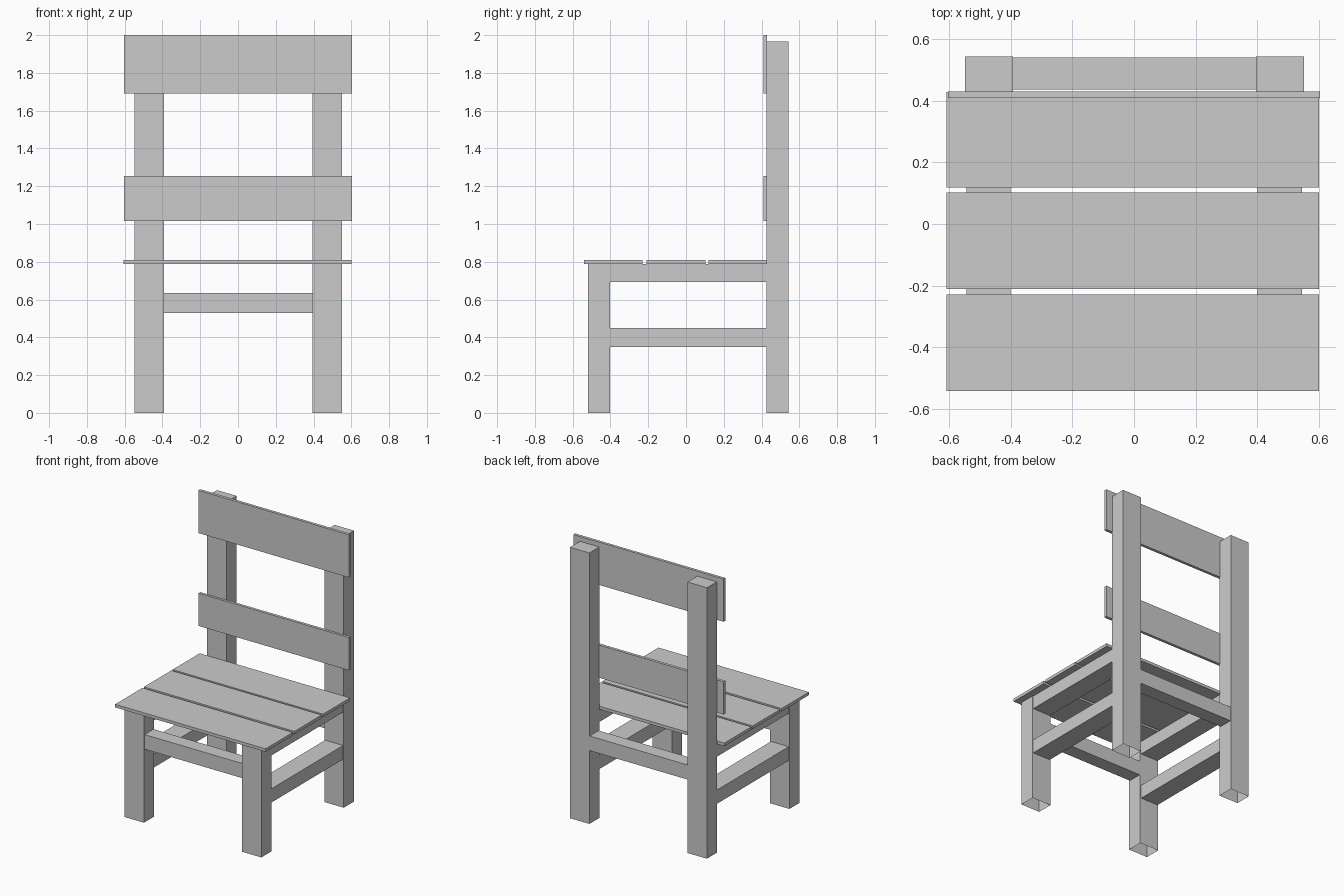
import bpy, bmesh
from mathutils import Vector

if "Cube" in bpy.data.objects:
    bpy.data.objects.remove(bpy.data.objects["Cube"])


def box(name, x, y, z, open_dirs=()):
    """Box from (min, max) ranges; faces pointing along open_dirs are left out."""
    bm = bmesh.new()
    bmesh.ops.create_cube(bm, size=1)
    for v in bm.verts:
        v.co = Vector(r[0] if c < 0 else r[1] for c, r in zip(v.co, (x, y, z)))
    bm.normal_update()
    hidden = [f for f in bm.faces if any(f.normal.dot(Vector(d)) > 0.9 for d in open_dirs)]
    bmesh.ops.delete(bm, geom=hidden, context='FACES')
    mesh = bpy.data.meshes.new(name)
    bm.to_mesh(mesh)
    bm.free()
    obj = bpy.data.objects.new(name, mesh)
    bpy.context.collection.objects.link(obj)
    return obj


DOWN = [(0, 0, -1)]
Y_ENDS = [(0, 1, 0), (0, -1, 0)]
X_ENDS = [(1, 0, 0), (-1, 0, 0)]

# Legs (open underneath) and side rails that butt against them
for side, leg_x, rail_x in (("left", (-0.548, -0.392), (-0.543, -0.400)),
                            ("right", (0.395, 0.550), (0.400, 0.545))):
    box(f"front_leg_{side}", leg_x, (-0.518, -0.402), (0, 0.788), DOWN)
    box(f"back_leg_{side}", leg_x, (0.426, 0.543), (0, 1.965), DOWN)
    box(f"seat_rail_{side}", rail_x, (-0.402, 0.426), (0.692, 0.788), Y_ENDS)
    box(f"side_stretcher_{side}", rail_x, (-0.402, 0.426), (0.350, 0.450), Y_ENDS)

# Cross stretchers between the legs
for name, y in (("front_stretcher", (-0.510, -0.407)), ("back_stretcher", (0.436, 0.539))):
    box(name, (-0.392, 0.395), y, (0.530, 0.636), X_ENDS)

# Seat slats
for i, y in enumerate(((-0.541, -0.229), (-0.210, 0.102), (0.118, 0.428))):
    box(f"seat_slat_{i + 1}", (-0.607, 0.600), y, (0.788, 0.810))

# Backrest boards
for name, z in (("lower_back_board", (1.017, 1.254)), ("upper_back_board", (1.690, 2.0))):
    box(name, (-0.603, 0.603), (0.409, 0.430), z)
